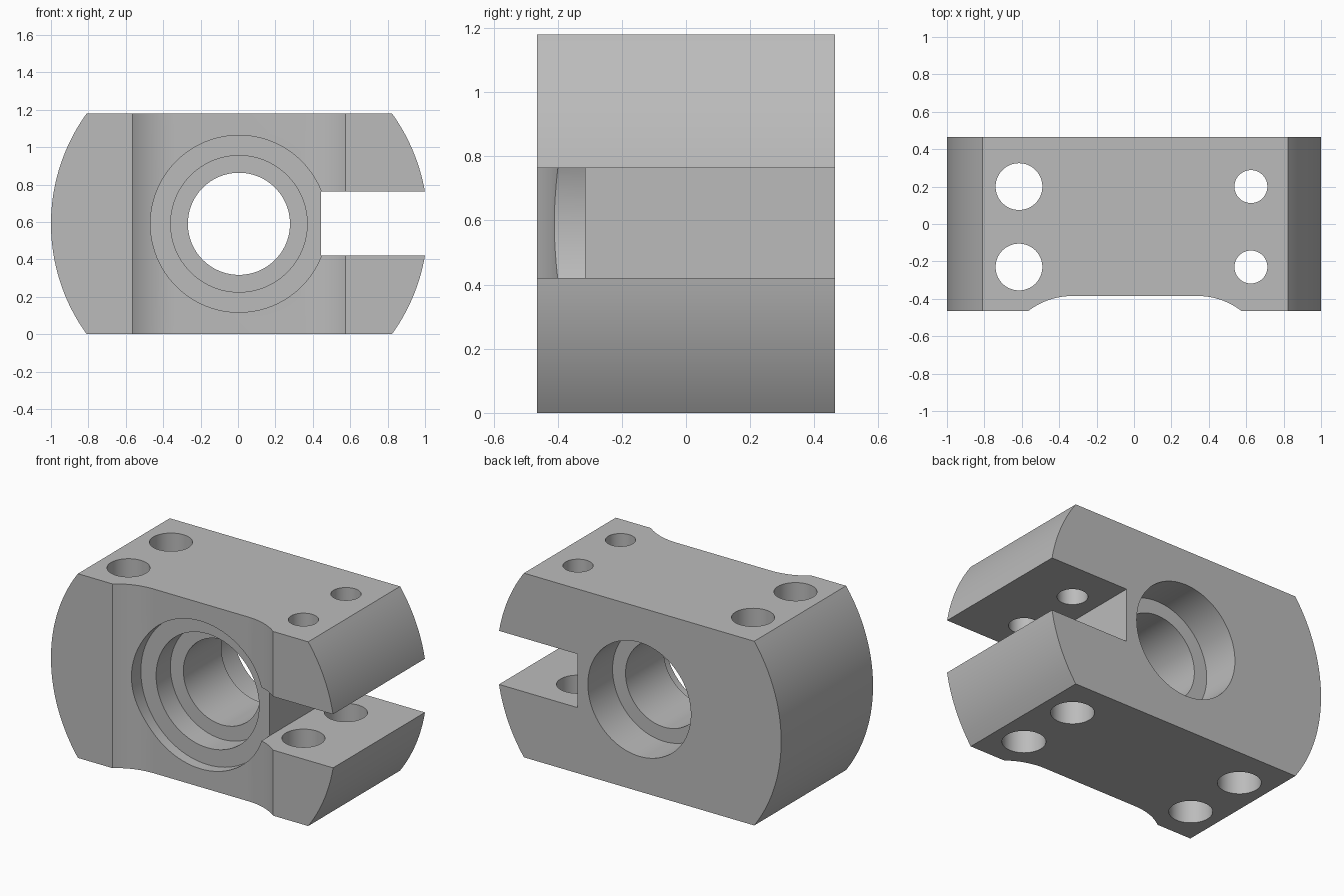
import bpy, bmesh, math
from mathutils import Matrix

if "Cube" in bpy.data.objects:
    bpy.data.objects.remove(bpy.data.objects["Cube"], do_unlink=True)

HEIGHT, HALF_DEPTH = 1.18, 0.465
MID_Z, MID_X = HEIGHT / 2, 0.005

steel = bpy.data.materials.new("steel grey")
steel.use_nodes = True
steel.diffuse_color = (0.5, 0.5, 0.5, 1)
steel.node_tree.nodes["Principled BSDF"].inputs["Base Color"].default_value = (0.5, 0.5, 0.5, 1)


def make_object(name, bm):
    bmesh.ops.recalc_face_normals(bm, faces=bm.faces[:])
    mesh = bpy.data.meshes.new(name)
    bm.to_mesh(mesh)
    bm.free()
    mesh.materials.append(steel)
    ob = bpy.data.objects.new(name, mesh)
    bpy.context.collection.objects.link(ob)
    return ob


def extrude(name, points, direction):
    """Prism from a closed outline."""
    bm = bmesh.new()
    face = bm.faces.new([bm.verts.new(p) for p in points])
    new = bmesh.ops.extrude_face_region(bm, geom=[face])["geom"]
    bmesh.ops.translate(bm, vec=direction, verts=[v for v in new if isinstance(v, bmesh.types.BMVert)])
    return make_object(name, bm)


def cylinder(name, radius, start, end, axis):
    bm = bmesh.new()
    turn = Matrix.Rotation(math.pi / 2, 4, 'X') if axis == 'Y' else Matrix()
    middle = Matrix.Translation([(a + b) / 2 for a, b in zip(start, end)])
    bmesh.ops.create_cone(bm, cap_ends=True, segments=96, radius1=radius, radius2=radius,
                          depth=math.dist(start, end), matrix=middle @ turn)
    return make_object(name, bm)


# Body: block with two ends rounded about the bore axis
R, CX = 1.007, 0.007
sweep = math.asin(MID_Z / R)
arc = [-sweep + 2 * sweep * i / 48 for i in range(49)]
outline = [(CX + R * math.cos(a), -HALF_DEPTH, MID_Z + R * math.sin(a)) for a in arc]
outline += [(CX - R * math.cos(a), -HALF_DEPTH, MID_Z - R * math.sin(a)) for a in arc]
body = extrude("clamp_body", outline, (0, 2 * HALF_DEPTH, 0))

# Front relief: flat floor with curved run-outs
flat, run, floor = 0.335, 0.235, -0.385
rise = floor + HALF_DEPTH
fillet = (run ** 2 + rise ** 2) / (2 * rise)
end = math.asin(run / fillet)
side = [(flat + fillet * math.sin(end * i / 16),
         floor - fillet * (1 - math.cos(end * i / 16))) for i in range(17)]
side.append((flat + run, -0.6))
relief = [(MID_X + x, y, -0.1) for x, y in side]
relief += [(MID_X - x, y, -0.1) for x, y in reversed(side)]
cutters = [extrude("relief_cutter", relief, (0, 0, HEIGHT + 0.2))]

# Clamping slot open at the left end
slot = [(0.445, -0.7, 0.42), (1.2, -0.7, 0.42), (1.2, -0.7, 0.763), (0.445, -0.7, 0.763)]
cutters.append(extrude("slot_cutter", slot, (0, 1.4, 0)))

# Stepped bore
for name, r, y0, y1 in (("front_counterbore", 0.473, -0.7, -0.315),
                        ("front_seat", 0.365, -0.6, -0.17),
                        ("through_bore", 0.273, -0.65, 0.65),
                        ("back_seat", 0.365, 0.215, 0.7)):
    cutters.append(cylinder(name + "_cutter", r, (MID_X, y0, MID_Z), (MID_X, y1, MID_Z), 'Y'))

# Vertical bolt holes, narrower through the upper arm
for y in (0.2, -0.23):
    for name, x, r, z0, z1 in (("mount_hole", -0.615, 0.125, -0.2, 1.4),
                               ("upper_arm_hole", 0.625, 0.088, 0.6, 1.4),
                               ("lower_arm_hole", 0.625, 0.125, -0.2, 0.6)):
        cutters.append(cylinder(name + "_cutter", r, (x, y, z0), (x, y, z1), 'Z'))

# Apply the cuts
bpy.context.view_layer.objects.active = body
body.select_set(True)
for cutter in cutters:
    cutter.hide_render = True
    mod = body.modifiers.new(cutter.name, 'BOOLEAN')
    mod.operation, mod.solver, mod.object = 'DIFFERENCE', 'EXACT', cutter
    bpy.ops.object.modifier_apply(modifier=mod.name)
for cutter in cutters:
    bpy.data.objects.remove(cutter, do_unlink=True)

bpy.ops.object.select_all(action='DESELECT')
body.select_set(True)
bpy.ops.object.shade_smooth_by_angle(angle=math.radians(20))
